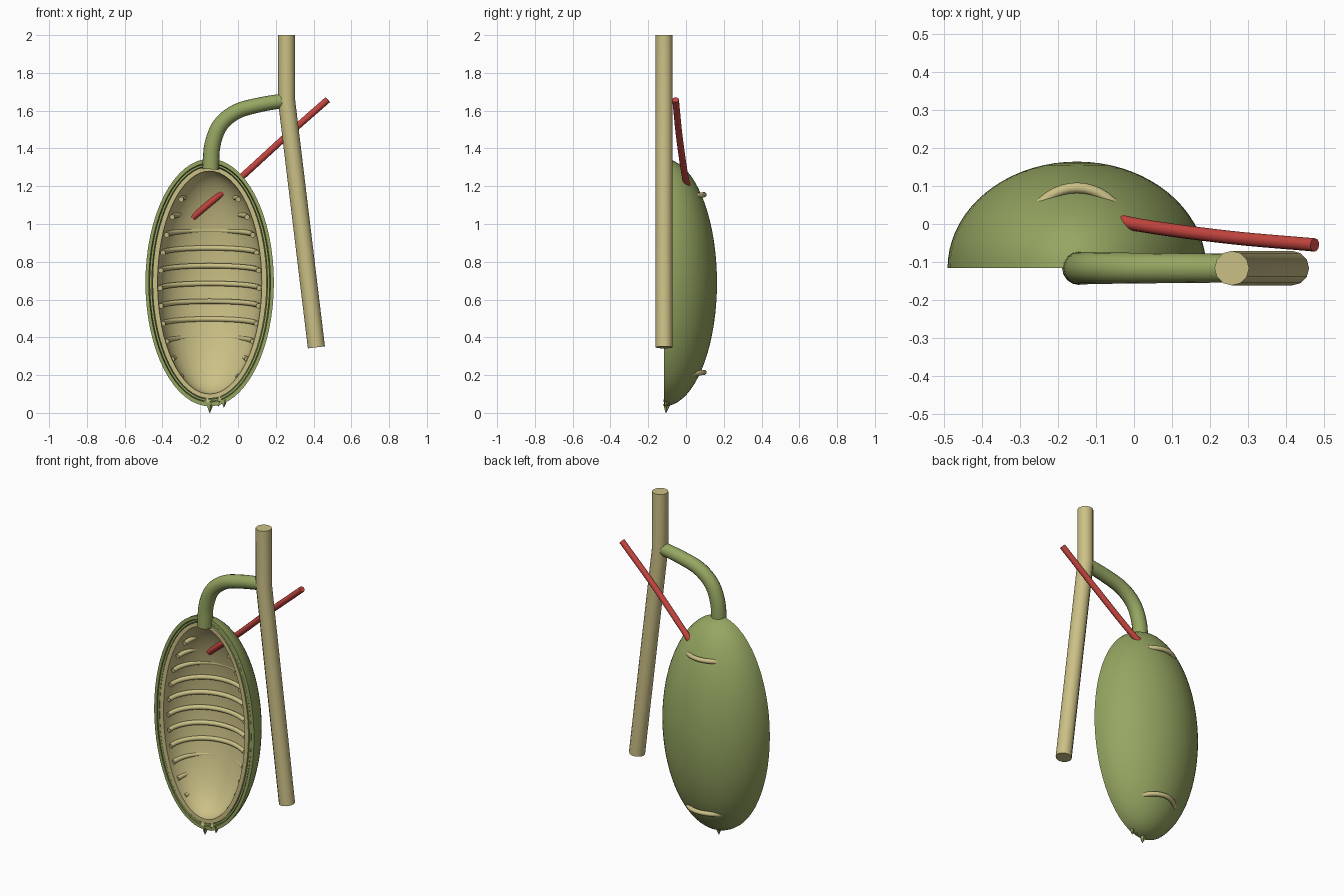
import bpy, bmesh, math
from mathutils import Vector

if "Cube" in bpy.data.objects:
    bpy.data.objects.remove(bpy.data.objects["Cube"])

CX, CY, CZ = -0.15, -0.116, 0.69   # centre of the cut face of the sac


def material(name, rgb):
    m = bpy.data.materials.new(name)
    m.diffuse_color = (*rgb, 1)
    m.use_nodes = True
    m.node_tree.nodes["Principled BSDF"].inputs["Base Color"].default_value = m.diffuse_color
    return m


GREEN = material("green_wall", (0.30, 0.38, 0.12))
TAN = material("tan_lining", (0.60, 0.53, 0.24))
RED = material("artery_red", (0.56, 0.06, 0.05))


def finish(name, bm, mat, angle=40):
    bmesh.ops.recalc_face_normals(bm, faces=bm.faces)
    me = bpy.data.meshes.new(name)
    bm.to_mesh(me)
    bm.free()
    me.materials.append(mat)
    ob = bpy.data.objects.new(name, me)
    bpy.context.collection.objects.link(ob)
    bpy.ops.object.select_all(action='DESELECT')
    ob.select_set(True)
    bpy.context.view_layer.objects.active = ob
    bpy.ops.object.shade_smooth_by_angle(angle=math.radians(angle))
    return ob


def half_shell(name, outer, inner, mat, front=0.0, sides=64, rings=18):
    """Hollow half ellipsoid, open at the front, spun around the y axis."""
    bm = bmesh.new()
    quarter = [math.pi / 2 * k / rings for k in range(rings)]
    profile = [(outer, t) for t in reversed(quarter)] + [(inner, t) for t in quarter]
    loops = []
    for (rx, ry, rz), t in profile:
        loops.append([bm.verts.new((CX + rx * math.cos(t) * math.cos(p),
                                    CY + front + ry * math.sin(t),
                                    CZ + rz * math.cos(t) * math.sin(p)))
                      for p in (2 * math.pi * k / sides for k in range(sides))])
    for a, b in zip(loops, loops[1:]):
        for k in range(sides):
            j = (k + 1) % sides
            bm.faces.new((a[k], a[j], b[j], b[k]))
    for loop, r in ((loops[0], outer), (loops[-1], inner)):
        pole = bm.verts.new((CX, CY + front + r[1], CZ))
        for k in range(sides):
            bm.faces.new((loop[k], loop[(k + 1) % sides], pole))
    return finish(name, bm, mat)


def tube(name, pts, radii, mat, sides=12):
    """Capped round tube swept along a list of points."""
    pts = [Vector(p) for p in pts]
    n = len(pts)
    bm = bmesh.new()
    rings = []
    for i, p in enumerate(pts):
        t = (pts[min(i + 1, n - 1)] - pts[max(i - 1, 0)]).normalized()
        ref = Vector((0, 0, 1)) if name.startswith("fold") else Vector((0, 1, 0))
        u = t.cross(ref).normalized()
        w = t.cross(u)
        r = radii[i] if isinstance(radii, list) else radii
        rings.append([bm.verts.new(p + r * (math.cos(a) * u + math.sin(a) * w))
                      for a in (2 * math.pi * k / sides for k in range(sides))])
    for a, b in zip(rings, rings[1:]):
        for k in range(sides):
            j = (k + 1) % sides
            bm.faces.new((a[k], a[j], b[j], b[k]))
    bm.faces.new(rings[0])
    bm.faces.new(rings[-1])
    return finish(name, bm, mat)


def smooth_path(pts, steps=6):
    """Catmull-Rom interpolation through the points."""
    p = [Vector(q) for q in pts]
    p = [2 * p[0] - p[1]] + p + [2 * p[-1] - p[-2]]
    out = []
    for a, b, c, d in zip(p, p[1:], p[2:], p[3:]):
        for s in range(steps):
            t = s / steps
            out.append(0.5 * (2 * b + (c - a) * t + (2 * a - 5 * b + 4 * c - d) * t * t
                              + (3 * b - a - 3 * c + d) * t ** 3))
    return out + [p[-2]]


# Sac: green outer wall, thin middle wall and tan lining with narrow grooves between
half_shell("outer_wall", (0.34, 0.28, 0.655), (0.322, 0.262, 0.633), GREEN)
half_shell("middle_wall", (0.318, 0.258, 0.629), (0.306, 0.247, 0.618), GREEN, 0.004)
half_shell("inner_lining", (0.302, 0.246, 0.614), (0.276, 0.225, 0.59), TAN)

# Lining folds: bowed ridges across the cavity
for i in range(11):
    z = 0.19 + 0.094 * i
    a = 0.262 * math.sqrt(1 - ((z - 0.66) / 0.575) ** 2)
    arc = []
    for k in range(25):
        t = math.pi * k / 24
        arc.append((CX + a * math.cos(t), -0.09 + 0.185 * math.sin(t), z + 0.025 * math.sin(t)))
    tube(f"fold_{i + 1}", arc, 0.014, TAN, 10)

# Neck duct curving from the sac to the main duct
neck = smooth_path([(-0.145, CY, 1.29), (-0.135, CY, 1.42), (-0.093, CY, 1.525),
                    (-0.008, CY, 1.595), (0.11, CY, 1.63), (0.24, CY, 1.653)])
m = len(neck) - 1
tube("neck_duct", neck, [0.044 - 0.006 * i / m for i in range(m + 1)], GREEN, 16)

# Main duct, bent where the neck duct joins
tube("main_duct", [(0.257, CY, 2.0), (0.257, CY, 1.655), (0.415, CY, 0.347)], 0.0455, TAN, 12)

# Artery entering through the wall
tube("artery", smooth_path([(0.475, -0.055, 1.658), (0.25, -0.035, 1.46), (0.02, -0.004, 1.25),
                            (-0.1, 0.025, 1.152), (-0.24, 0.062, 1.035)]), 0.0175, RED, 12)

# Small ragged tips at the bottom of the rim
for i, (dx, z0, z1, mat) in enumerate([(0, 0.045, 0.01, GREEN), (0.045, 0.06, 0.035, GREEN),
                                       (0.075, 0.07, 0.03, GREEN), (-0.015, 0.06, 0.09, TAN),
                                       (0.05, 0.065, 0.1, TAN)]):
    tube(f"rim_tip_{i + 1}", [(CX + dx, CY + 0.014, z0), (CX + dx, CY + 0.01, z1 - (0.01 if i == 0 else 0))],
         [0.02, 0.002], mat, 5)
